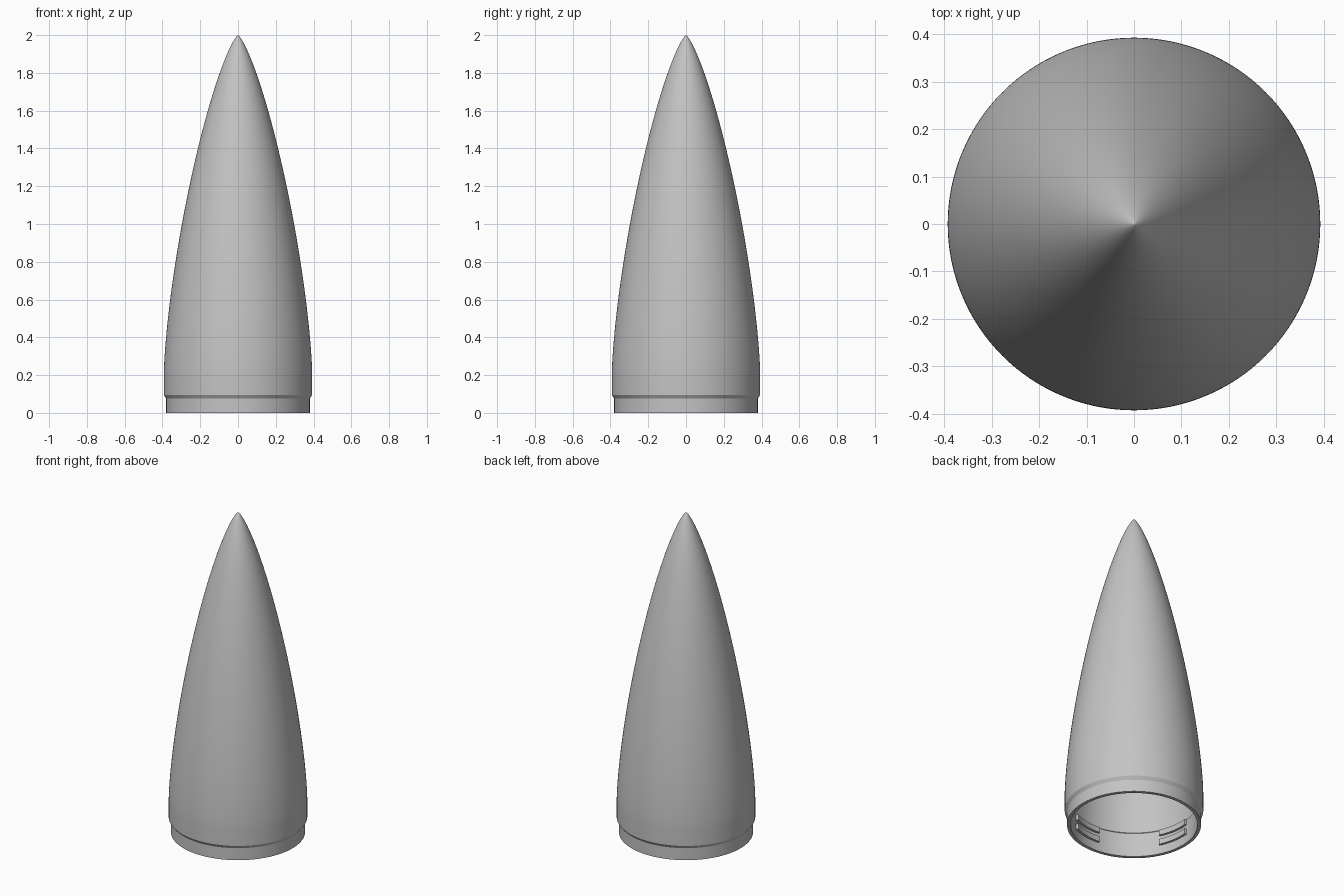
import bpy, bmesh
from math import acos, sin, cos, pi, sqrt, radians

default = bpy.data.objects.get("Cube")
if default:
    bpy.data.objects.remove(default, do_unlink=True)

RADIUS, SHOULDER, TIP, WALL = 0.393, 0.2, 2.0, 0.022
COLLAR, BORE = 0.38, 0.36

grey = bpy.data.materials.new("light_grey")
grey.use_nodes = True
colour = (0.55, 0.55, 0.55, 1)
grey.diffuse_color = colour
grey.node_tree.nodes["Principled BSDF"].inputs["Base Color"].default_value = colour


def nose_curve(radius, base, tip, steps):
    """Slender rounded-tip nose profile, from base up to tip."""
    points = []
    for i in range(steps + 1):
        t = pi * (1 - i / steps)
        z = tip - (tip - base) * (1 - cos(t)) / 2
        points.append((radius * sqrt(max(0, t - sin(2 * t) / 2) / pi), z))
    return points


def revolve(name, profile, start=0, sweep=2 * pi, steps=128, closed=False):
    """Sweep an (r, z) profile around the z axis."""
    bm = bmesh.new()
    full = sweep > 6
    columns = steps if full else steps + 1
    rings = []
    for i in range(columns):
        a = start + sweep * i / steps
        rings.append([bm.verts.new((r * cos(a), r * sin(a), z)) for r, z in profile])
    count = len(profile)
    for i in range(steps):
        a, b = rings[i], rings[(i + 1) % columns]
        for j in range(count if closed else count - 1):
            k = (j + 1) % count
            bm.faces.new((a[j], b[j], b[k], a[k]))
    if not full:
        bm.faces.new(rings[0])
        bm.faces.new(rings[-1])
    bmesh.ops.remove_doubles(bm, verts=bm.verts, dist=0.00001)
    bmesh.ops.recalc_face_normals(bm, faces=bm.faces)
    mesh = bpy.data.meshes.new(name)
    bm.to_mesh(mesh)
    bm.free()
    mesh.materials.append(grey)
    obj = bpy.data.objects.new(name, mesh)
    bpy.context.collection.objects.link(obj)
    bpy.ops.object.select_all(action="DESELECT")
    obj.select_set(True)
    bpy.context.view_layer.objects.active = obj
    bpy.ops.object.shade_smooth_by_angle(angle=radians(25))
    return obj


# Hollow shell: outer nose, collar, then the bore and inner cavity
outer = nose_curve(RADIUS, SHOULDER, TIP, 48)[::-1]
inner = nose_curve(RADIUS - WALL, SHOULDER, TIP - 0.08, 32)
collar = [(RADIUS, 0.095), (COLLAR, 0.075), (COLLAR, 0), (BORE, 0),
          (BORE, 0.15), (RADIUS - WALL, 0.16)]
revolve("nose_shell", outer + collar + inner)

# Four pairs of locking ribs inside the collar
for quarter in range(4):
    middle = radians(10 + 90 * quarter)
    for level, z in (("lower", 0.055), ("upper", 0.115)):
        section = [(BORE + 0.005, z), (BORE - 0.014, z),
                   (BORE - 0.014, z + 0.034), (BORE + 0.005, z + 0.034)]
        revolve(f"{level}_locking_rib_{quarter + 1}", section,
                middle - radians(16), radians(32), 12, closed=True)
